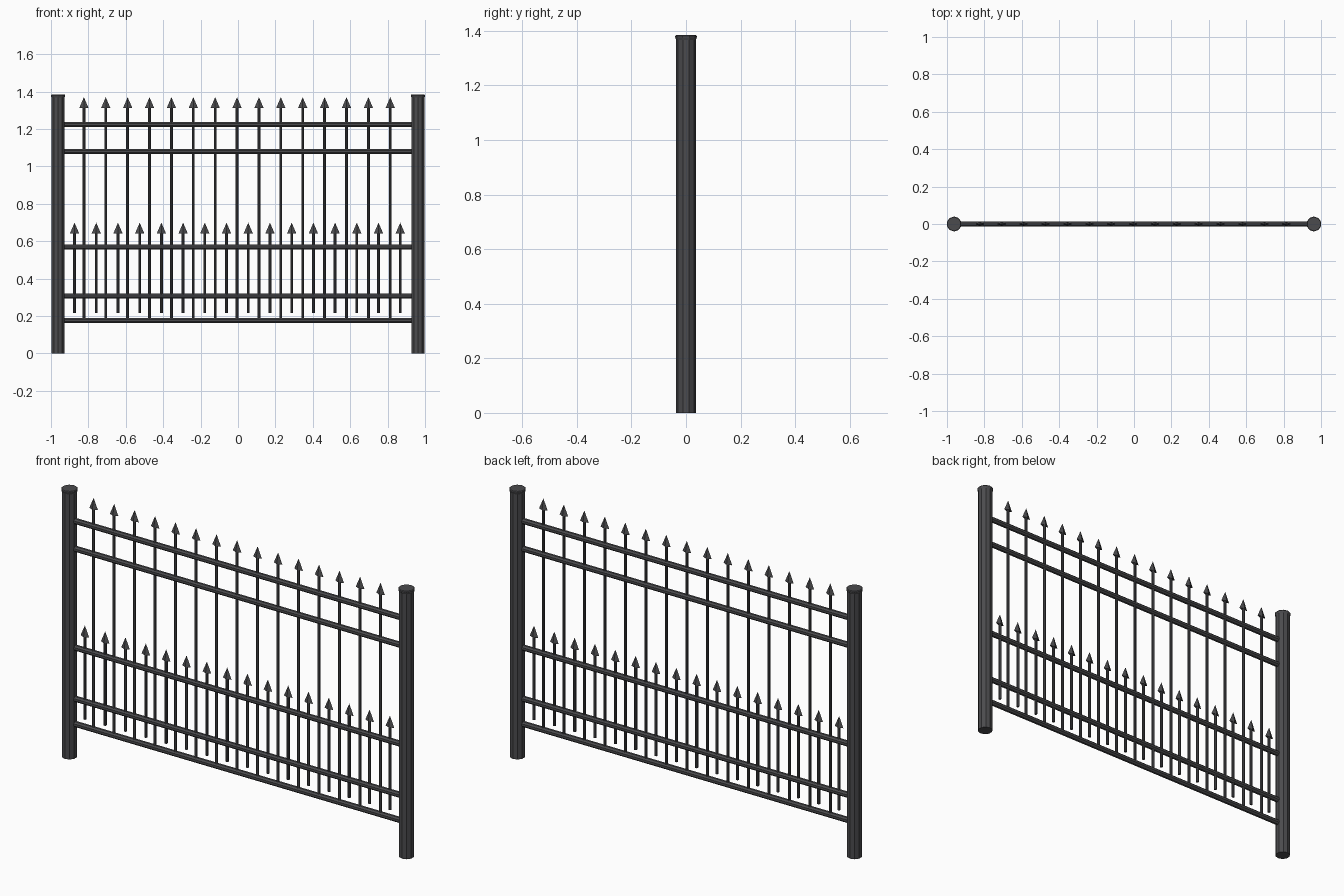
import bpy, bmesh, math
from mathutils import Matrix, Vector

if "Cube" in bpy.data.objects:
    bpy.data.objects.remove(bpy.data.objects["Cube"])

iron = bpy.data.materials.new("dark_iron")
iron.diffuse_color = (0.07, 0.07, 0.075, 1)
iron.use_nodes = True
iron.node_tree.nodes["Principled BSDF"].inputs["Base Color"].default_value = iron.diffuse_color


def ring_loft(bm, rings, sides, origin=(0, 0, 0), flat=1.0, phase=0.0):
    """Closed lathe along z; rings are (radius, z), radius 0 makes a tip."""
    o = Vector(origin)
    loops = []
    for r, z in rings:
        if r == 0:
            loops.append([bm.verts.new(o + Vector((0, 0, z)))])
        else:
            loops.append([bm.verts.new(o + Vector((
                r * math.cos(phase + 2 * math.pi * i / sides),
                flat * r * math.sin(phase + 2 * math.pi * i / sides), z)))
                for i in range(sides)])
    bm.faces.new(loops[0][::-1])
    for a, b in zip(loops, loops[1:]):
        for i in range(sides):
            j = (i + 1) % sides
            if len(b) == 1:
                bm.faces.new((a[i], a[j], b[0]))
            else:
                bm.faces.new((a[i], a[j], b[j], b[i]))
    if len(loops[-1]) > 1:
        bm.faces.new(loops[-1])


def finish(bm, name):
    bmesh.ops.recalc_face_normals(bm, faces=bm.faces[:])
    me = bpy.data.meshes.new(name)
    bm.to_mesh(me)
    bm.free()
    me.materials.append(iron)
    ob = bpy.data.objects.new(name, me)
    bpy.context.collection.objects.link(ob)
    return ob


# End posts with slightly flared caps
for name, s in (("left", -1), ("right", 1)):
    bm = bmesh.new()
    ring_loft(bm, [(0.0365, 0), (0.0365, 1.37)], 10,
              (s * 0.962, 0, 0), phase=math.pi / 2)
    finish(bm, name + "_post")
    bm = bmesh.new()
    ring_loft(bm, [(0.0365, 1.367), (0.04, 1.376), (0.04, 1.38), (0.037, 1.384)], 10,
              (s * 0.962, 0, 0), phase=math.pi / 2)
    finish(bm, name + "_post_cap")

# Horizontal rails
for n, z in enumerate((0.176, 0.306, 0.57, 1.08, 1.223)):
    bm = bmesh.new()
    ring_loft(bm, [(0.0145, -0.935), (0.0145, 0.935)], 8, phase=math.pi / 8)
    bm.transform(Matrix.Translation((0, 0, z)) @ Matrix.Rotation(math.pi / 2, 4, 'Y'))
    finish(bm, f"rail_{n + 1}")


# Pickets: thin rods tipped with flattened spearheads
def pickets(name, count, x0, step, z0, z1):
    rods, heads = bmesh.new(), bmesh.new()
    for i in range(count):
        at = (x0 + i * step, 0, 0)
        ring_loft(rods, [(0.0075, z0), (0.0075, z1 - 0.05)], 8, at)
        ring_loft(heads, [(0.0245, z1 - 0.055), (0, z1 + 0.002)], 4, at, flat=0.45)
    finish(rods, name + "_rods")
    finish(heads, name + "_spearheads")


pickets("tall_picket", 15, -0.824, 0.117, 0.176, 1.368)
pickets("short_picket", 16, -0.874, 0.1161, 0.215, 0.697)
